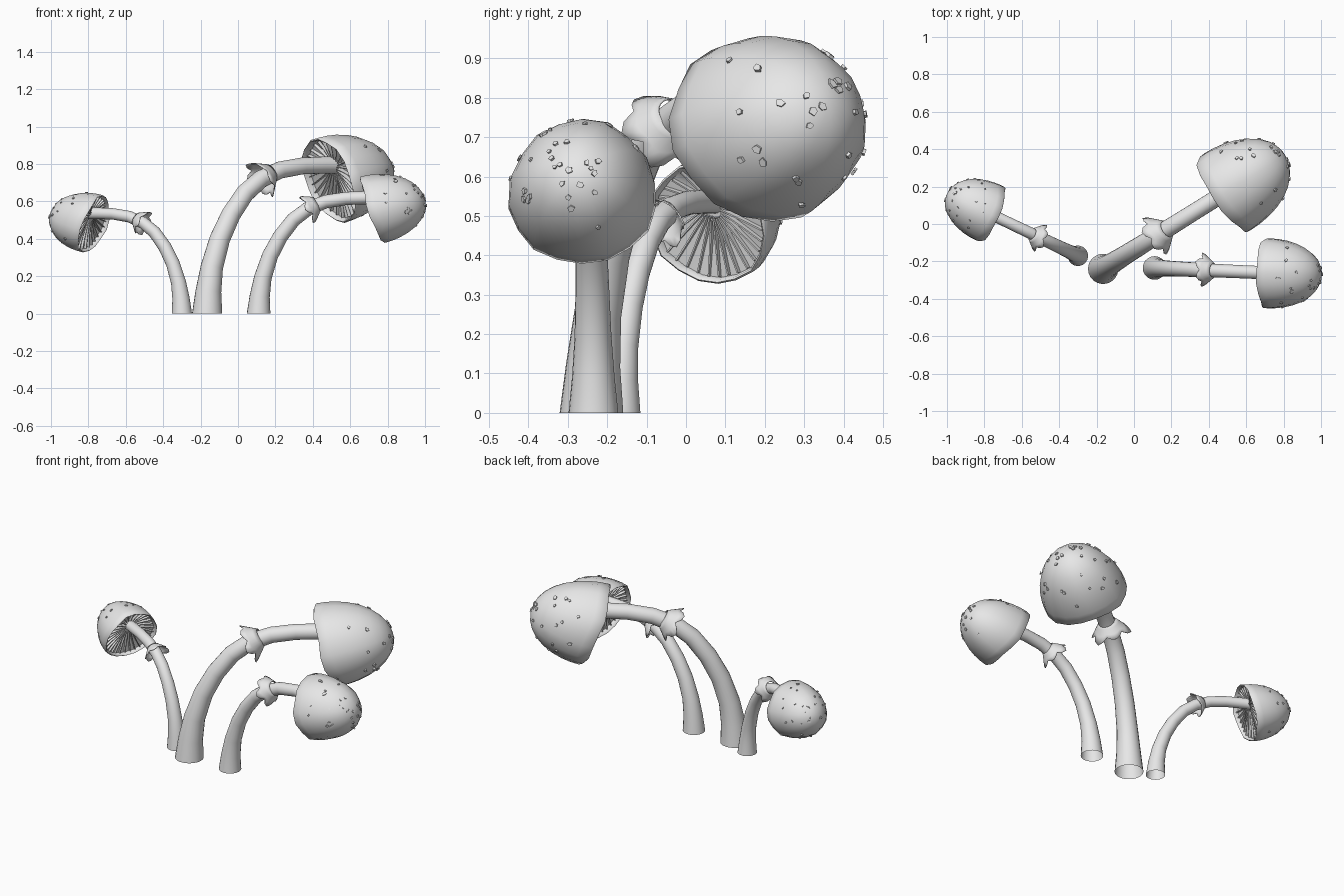
import bpy, bmesh, math, random
from mathutils import Vector, Matrix

if "Cube" in bpy.data.objects:
    bpy.data.objects.remove(bpy.data.objects["Cube"], do_unlink=True)

GREY = (0.8, 0.8, 0.8, 1)
clay = bpy.data.materials.new("plain_grey")
clay.use_nodes = True
clay.diffuse_color = GREY
clay.node_tree.nodes["Principled BSDF"].inputs["Base Color"].default_value = GREY

TAU = math.tau
random.seed(4)


def angles(n):
    return [TAU * i / n for i in range(n)]


def finish(name, bm, place, smooth=50, thickness=0):
    """Turn a bmesh into a placed object with smooth shading."""
    bmesh.ops.recalc_face_normals(bm, faces=bm.faces)
    bm.transform(place)
    mesh = bpy.data.meshes.new(name)
    bm.to_mesh(mesh)
    bm.free()
    mesh.materials.append(clay)
    ob = bpy.data.objects.new(name, mesh)
    bpy.context.collection.objects.link(ob)
    if thickness:
        mod = ob.modifiers.new("thickness", 'SOLIDIFY')
        mod.thickness = thickness
        mod.offset = 0
    if smooth:
        bpy.ops.object.select_all(action='DESELECT')
        ob.select_set(True)
        bpy.context.view_layer.objects.active = ob
        bpy.ops.object.shade_smooth_by_angle(angle=math.radians(smooth))


def loft(bm, rings, ends=()):
    """Bridge closed rings of points, filling the listed end rings."""
    loops = [[bm.verts.new(p) for p in ring] for ring in rings]
    for a, b in zip(loops, loops[1:]):
        for i in range(len(a)):
            j = (i + 1) % len(a)
            bm.faces.new((a[i], a[j], b[j], b[i]))
    for e in ends:
        bm.faces.new(loops[e])


# Stem: open-footed tube along a local xz centre line, with radius
STEM = [(0, 0, .081), (.008, .12, .069), (.03, .25, .06), (.08, .4, .055),
        (.15, .53, .052), (.24, .645, .05), (.34, .72, .048), (.46, .768, .046),
        (.6, .79, .045), (.73, .795, .045), (.87, .795, .045)]


def stem(name, place):
    rings = []
    for i, (x, z, r) in enumerate(STEM):
        a, b = STEM[max(i - 1, 0)], STEM[min(i + 1, len(STEM) - 1)]
        t = Vector((b[0] - a[0], 0, b[1] - a[1])).normalized()
        if i == 0:
            t = Vector((0, 0, 1))
        n = Vector((-t.z, 0, t.x))
        rings.append([Vector((x, 0, z)) + r * (math.cos(q) * n + math.sin(q) * Vector((0, 1, 0)))
                      for q in angles(20)])
    bm = bmesh.new()
    loft(bm, rings)
    finish(name + "_stem", bm, place)


# Ring: ragged skirt that flares towards the foot of the stem
def skirt(name, place):
    t = Vector((.85, 0, .52)).normalized()
    n = Vector((-t.z, 0, t.x))
    centre = Vector((.355, 0, .728))

    def ring(along, radius, jag):
        pts = []
        for i, q in enumerate(angles(24)):
            flap = (0, .6, 1, .7)[i % 4] * (1 + .35 * math.sin(2.3 * (i // 4)))
            side = math.cos(q) * n + math.sin(q) * Vector((0, 1, 0))
            pts.append(centre + t * (along - jag * flap) + side * (radius + jag * .8 * flap))
        return pts

    bm = bmesh.new()
    loft(bm, [ring(.055, .047, 0), ring(.035, .062, 0), ring(.01, .08, .008), ring(-.004, .09, .027)])
    finish(name + "_ring", bm, place, 40, .004)


# Cap frame: u along the tilted axis, v upwards, y sideways
TILT = math.radians(20)
U = Vector((math.cos(TILT), 0, math.sin(TILT)))
V = Vector((-U.z, 0, U.x))
RIM = Vector((.777, 0, .708))
DEPTH, WIDTH = .37, .242


def cap_point(u, r, q, lift=0):
    k = max(0, 1 - u / DEPTH)
    r *= 1 + .015 * math.sin(3 * q + 1) + .015 * math.sin(7 * q)
    u += k * k * (.01 * math.cos(2 * q + .6) + .006 * math.sin(5 * q))
    return RIM + U * u + V * (r * math.cos(q) - .1 * u + lift) + Vector((0, r * math.sin(q), 0))


def dome(t, q):
    return cap_point(DEPTH * math.sin(t * math.pi / 2), WIDTH * math.cos(t * math.pi / 2) ** .95, q)


def hub(q, u):
    return cap_point(u, .045, q, .055)


def cap(name, place):
    n = 18
    bm = bmesh.new()
    rings = [[hub(q, .07) for q in angles(n)]]
    rings += [[cap_point(u, r, q) for q in angles(n)] for u, r in ((.03, .224), (.0, .228), (-.006, .235))]
    rings += [[dome(t, q) for q in angles(n)] for t in (0, .1, .2, .32, .45, .58, .7, .82, .92, .98)]
    loft(bm, rings, (0, -1))
    finish(name + "_cap", bm, place, 60)


# Gills: thin fins running from the rim to the stem
def gills(name, place):
    bm = bmesh.new()
    for q in angles(30):
        outer, inner = cap_point(.03, .22, q), hub(q, .075)
        lower = hub(q, .04)
        belly = outer.lerp(lower, .45) - U * .008
        tip = cap_point(.012, .217, q)
        bm.faces.new([bm.verts.new(p) for p in (outer, inner, lower, belly, tip)])
    finish(name + "_gills", bm, place, 0, .004)


# Flakes: small flat chips scattered over the crown
def flakes(name, place):
    bm = bmesh.new()
    for _ in range(32):
        t, q = random.uniform(.2, .93), random.uniform(0, TAU)
        p = dome(t, q)
        du = (dome(t + .01, q) - p).normalized()
        nor = (dome(t, q + .02) - p).cross(du).normalized()
        dw = nor.cross(du)
        size, turn = random.uniform(.008, .013), random.uniform(0, TAU)
        base = [p + size * random.uniform(.7, 1.2) * (math.cos(a + turn) * du + math.sin(a + turn) * dw)
                for a in angles(5)]
        lean = random.uniform(-.3, .3)
        top = [b + nor * (.001 + lean * (b - p).dot(du)) for b in base]
        loft(bm, [[b - nor * .006 for b in base], top], (0, -1))
    finish(name + "_flakes", bm, place, 0)


# Three mushrooms: name, foot x, foot y, heading in degrees, scale
for name, x, y, heading, scale in (("large", -.165, -.24, 32, 1),
                                   ("medium", .11, -.235, -2.5, .78),
                                   ("small", -.3, -.17, 154.5, .675)):
    place = (Matrix.Translation((x, y, 0)) @ Matrix.Rotation(math.radians(heading), 4, 'Z')
             @ Matrix.Scale(scale, 4))
    for part in (stem, skirt, cap, gills, flakes):
        part(name, place)
